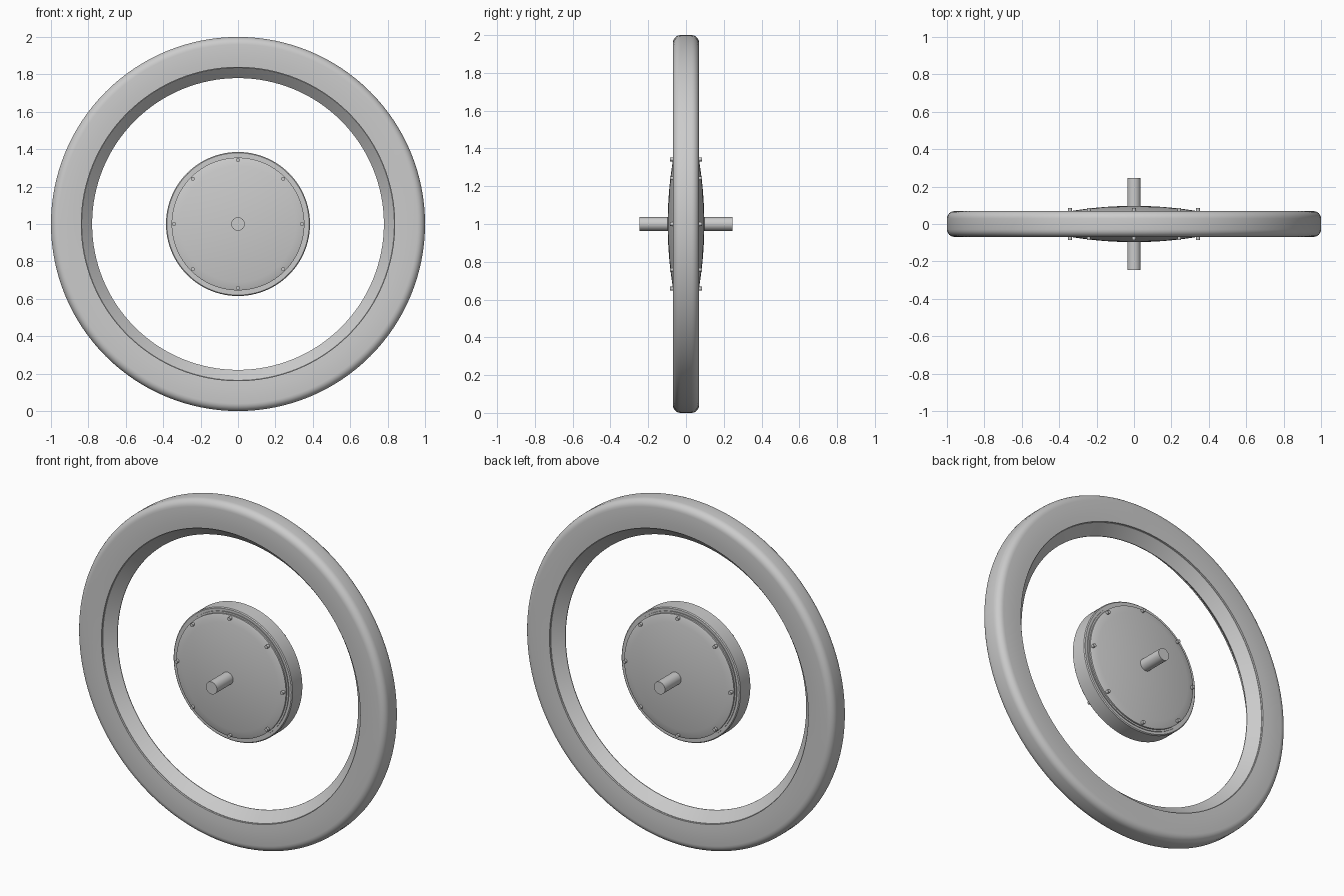
import bpy, bmesh, math
from mathutils import Matrix, Vector

cube = bpy.data.objects.get("Cube")
if cube:
    bpy.data.objects.remove(cube)

grey = bpy.data.materials.new("plain grey")
grey.use_nodes = True
grey.diffuse_color = (0.6, 0.6, 0.6, 1)
grey.node_tree.nodes["Principled BSDF"].inputs["Base Color"].default_value = (0.6, 0.6, 0.6, 1)

AXLE = Vector((0, 0, 1))


def finish(name, bm, angle=30):
    bmesh.ops.remove_doubles(bm, verts=bm.verts, dist=0.0001)
    bmesh.ops.recalc_face_normals(bm, faces=bm.faces)
    mesh = bpy.data.meshes.new(name)
    bm.to_mesh(mesh)
    bm.free()
    mesh.materials.append(grey)
    obj = bpy.data.objects.new(name, mesh)
    bpy.context.collection.objects.link(obj)
    bpy.ops.object.select_all(action="DESELECT")
    obj.select_set(True)
    bpy.context.view_layer.objects.active = obj
    bpy.ops.object.shade_smooth_by_angle(angle=math.radians(angle))
    return obj


def lathe(name, half, closed=False, steps=128):
    """Revolve a (radius, y) half profile, mirrored in y, around the axle."""
    profile = half + [(r, -y) for r, y in reversed(half)]
    bm = bmesh.new()
    verts = [bm.verts.new((r, y, AXLE.z)) for r, y in profile]
    edges = [bm.edges.new(pair) for pair in zip(verts, verts[1:])]
    if closed:
        edges.append(bm.edges.new((verts[-1], verts[0])))
    bmesh.ops.spin(bm, geom=verts + edges, cent=AXLE, axis=(0, 1, 0),
                   angle=math.tau, steps=steps, use_merge=True)
    return finish(name, bm)


# Tyre with rounded shoulders
shoulder = [(0.96 + 0.04 * math.sin(a), 0.029 + 0.04 * math.cos(a))
            for a in (math.pi / 2 * i / 6 for i in range(7))]
lathe("tyre", [(0.82, 0.02), (0.838, 0.052), (0.838, 0.066), (0.88, 0.069)] + shoulder, closed=True)

# Rim sloping in to a narrow ridge at mid width
lathe("rim", [(0.86, 0.056), (0.836, 0.056), (0.784, 0.006), (0.78, 0.002)], closed=True)

# Hub drum and the domed covers on both its sides
lathe("hub_drum", [(0, 0.05), (0.38, 0.05), (0.385, 0.045)])
dome = [(0.345 * i / 10, 0.097 - 0.029 * (i / 10) ** 2) for i in range(11)]
lathe("hub_covers", dome + [(0.355, 0.064), (0.355, 0.055), (0.365, 0.055), (0.365, 0.045)])

# Axle through the hub
lathe("axle", [(0, 0.246), (0.036, 0.246)], steps=48)

# Eight cover screws per side
bm = bmesh.new()
for side in (-1, 1):
    for i in range(8):
        a = math.tau * i / 8
        spot = AXLE + Vector((0.342 * math.cos(a), side * 0.072, 0.342 * math.sin(a)))
        bmesh.ops.create_cone(bm, cap_ends=True, segments=16, radius1=0.01, radius2=0.01, depth=0.026,
                              matrix=Matrix.Translation(spot) @ Matrix.Rotation(math.pi / 2, 4, "X"))
finish("cover_screws", bm)
